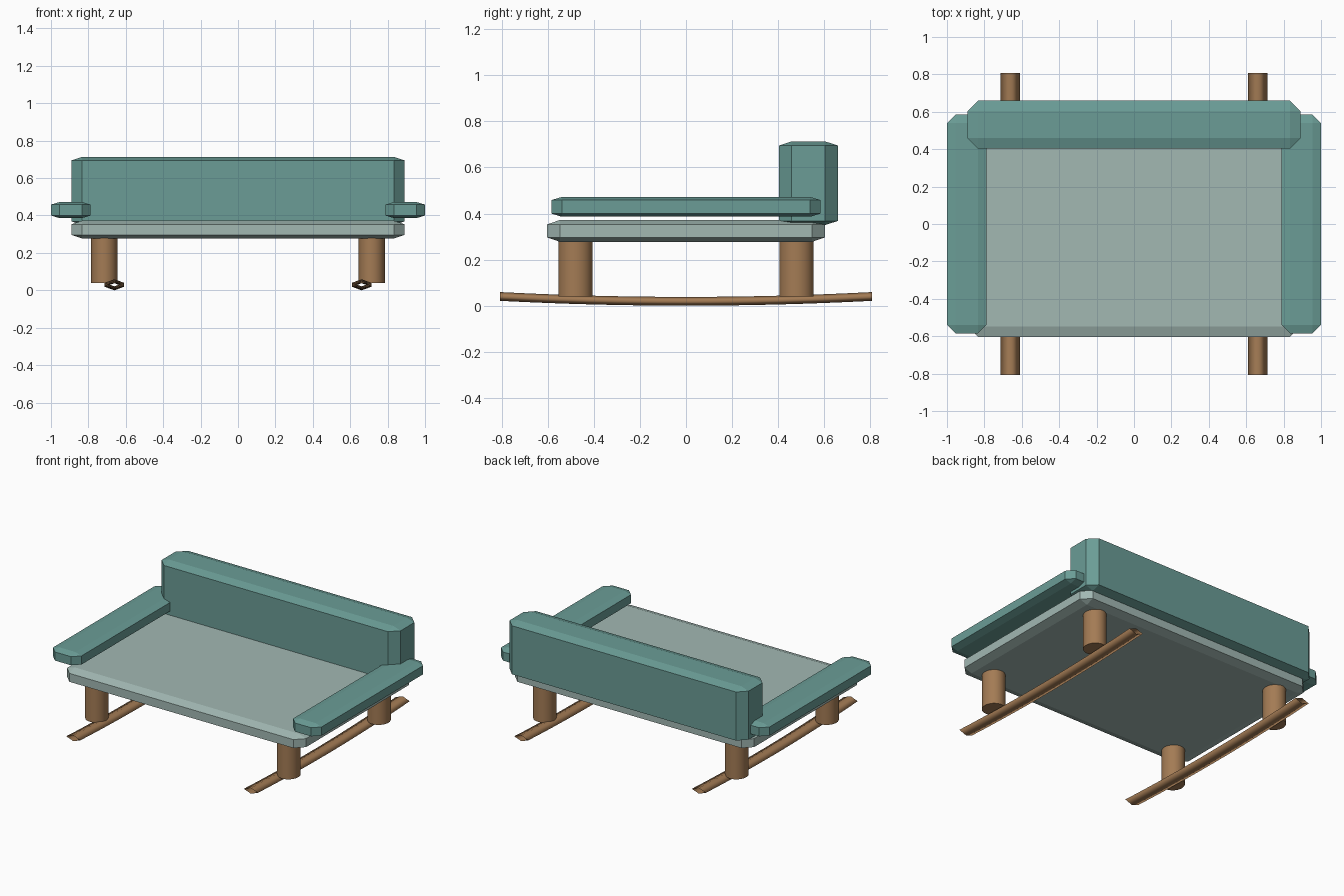
import bpy, bmesh, math

if "Cube" in bpy.data.objects:
    bpy.data.objects.remove(bpy.data.objects["Cube"])


def material(name, rgb):
    m = bpy.data.materials.new(name)
    m.diffuse_color = (*rgb, 1)
    m.use_nodes = True
    m.node_tree.nodes["Principled BSDF"].inputs["Base Color"].default_value = m.diffuse_color
    return m


TEAL = material("teal_fabric", (0.145, 0.335, 0.305))
PALE = material("pale_grey_green_fabric", (0.36, 0.48, 0.45))
WOOD = material("brown_wood", (0.37, 0.20, 0.09))


def add_object(name, bm, mat):
    mesh = bpy.data.meshes.new(name)
    bmesh.ops.recalc_face_normals(bm, faces=bm.faces)
    bm.to_mesh(mesh)
    bm.free()
    mesh.materials.append(mat)
    ob = bpy.data.objects.new(name, mesh)
    bpy.context.collection.objects.link(ob)
    return ob


def cushion(name, lo, hi, bevel, bevel_z, mat):
    """Chamfered box; the chamfer is squashed vertically to bevel_z."""
    squash = bevel_z / bevel
    bm = bmesh.new()
    bmesh.ops.create_cube(bm, size=1)
    for v in bm.verts:
        v.co = [(a + b) / 2 + c * (b - a) for a, b, c in zip(lo, hi, v.co)]
        v.co.z /= squash
    bmesh.ops.bevel(bm, geom=bm.edges[:], offset=bevel, segments=1,
                    profile=0.5, affect='EDGES')
    for v in bm.verts:
        v.co.z *= squash
    return add_object(name, bm, mat)


def leg(name, x, y):
    """Round post with smooth side and flat ends."""
    bm = bmesh.new()
    bmesh.ops.create_cone(bm, cap_ends=True, segments=32, radius1=1, radius2=1, depth=1)
    for v in bm.verts:
        v.co = (x + v.co.x * 0.07, y + v.co.y * 0.074, 0.165 + v.co.z * 0.25)
    for f in bm.faces:
        f.smooth = len(f.verts) == 4
    for e in bm.edges:
        e.smooth = all(f.smooth for f in e.link_faces)
    add_object(name, bm, WOOD)


def runner(name, x, steps=16):
    """Open-ended diamond tube following a shallow upward arc."""
    bm = bmesh.new()
    rings = []
    for i in range(steps + 1):
        t = 2 * i / steps - 1
        z = 0.019 + 0.021 * t * t
        rings.append([bm.verts.new((x + 0.052 * math.cos(k * math.pi / 2), 0.808 * t,
                                    z + 0.019 * math.sin(k * math.pi / 2)))
                      for k in range(4)])
    for a, b in zip(rings, rings[1:]):
        for k in range(4):
            f = bm.faces.new((a[k], a[(k + 1) % 4], b[(k + 1) % 4], b[k]))
            f.smooth = True
    add_object(name, bm, WOOD)


# Seat and backrest
cushion("seat", (-0.89, -0.603, 0.277), (0.89, 0.603, 0.372), 0.056, 0.019, PALE)
cushion("backrest", (-0.89, 0.403, 0.35), (0.89, 0.66, 0.713), 0.056, 0.018, TEAL)

# Armrests, legs and runners, one set per side
for side, s in (("left", -1), ("right", 1)):
    x0, x1 = sorted((s * 0.788, s * 1.0))
    cushion(side + "_armrest", (x0, -0.585, 0.386), (x1, 0.585, 0.472), 0.046, 0.014, TEAL)
    for end, y in (("front", -0.48), ("back", 0.48)):
        leg(f"{end}_{side}_leg", s * 0.715, y)
    runner(side + "_runner", s * 0.661)
